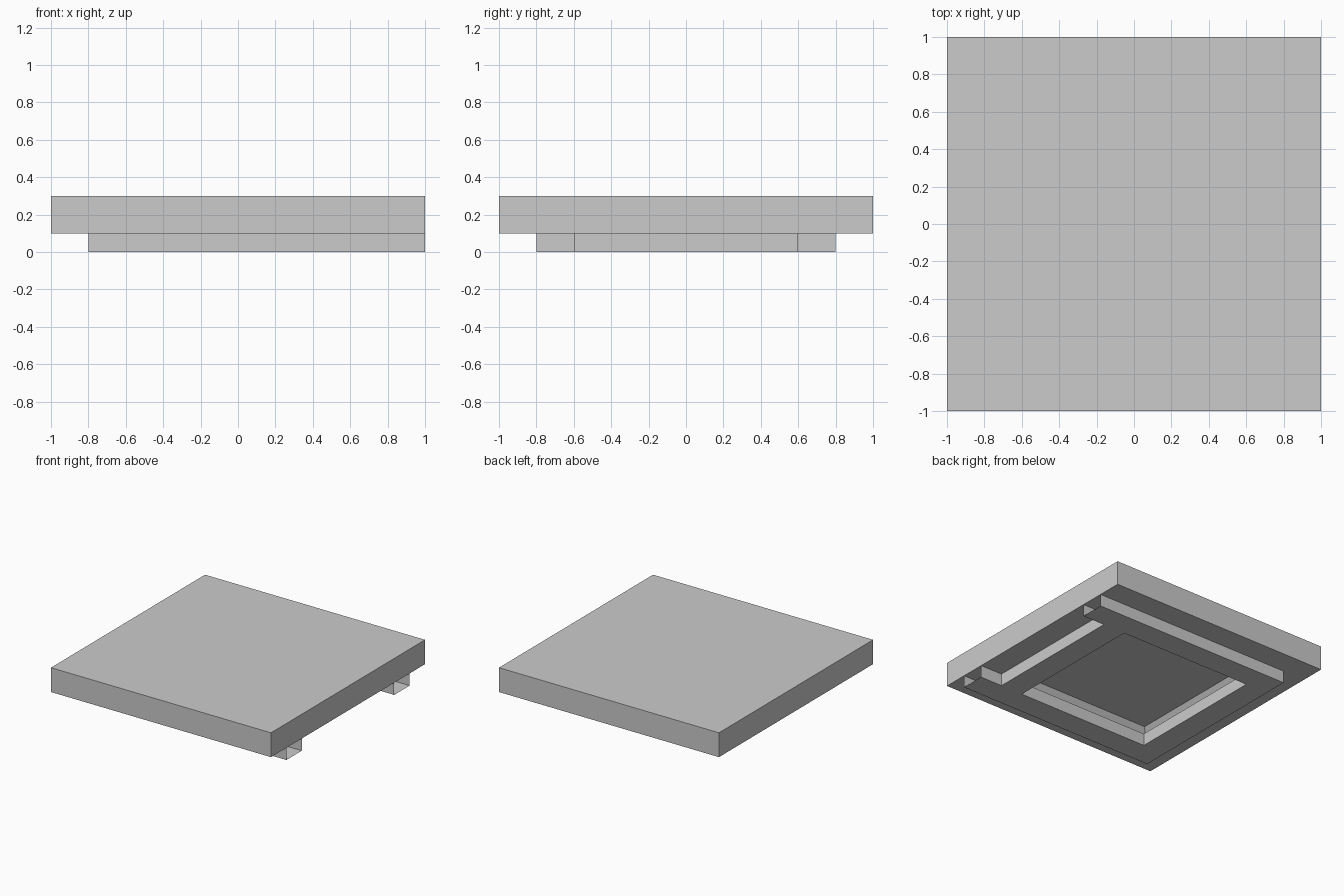
import bpy
import bmesh

cube = bpy.data.objects.get("Cube")
if cube:
    bpy.data.objects.remove(cube, do_unlink=True)

grey = bpy.data.materials.new("light_grey")
grey.use_nodes = True
COLOUR = (0.6, 0.6, 0.6, 1)
grey.diffuse_color = COLOUR
grey.node_tree.nodes["Principled BSDF"].inputs["Base Color"].default_value = COLOUR


def finish(bm, name):
    mesh = bpy.data.meshes.new(name)
    bmesh.ops.recalc_face_normals(bm, faces=bm.faces)
    bm.to_mesh(mesh)
    bm.free()
    mesh.materials.append(grey)
    obj = bpy.data.objects.new(name, mesh)
    bpy.context.collection.objects.link(obj)
    return obj


# Slab with a square, slope-sided recess in its underside
bm = bmesh.new()
bmesh.ops.create_cube(bm, size=2)
for v in bm.verts:
    v.co.z = 0.2 + 0.1 * v.co.z
bm.normal_update()
bottom = min(bm.faces, key=lambda f: f.calc_center_median().z)
bmesh.ops.inset_region(bm, faces=[bottom], thickness=0.4)
bmesh.ops.inset_region(bm, faces=[bottom], thickness=0.1, depth=-0.1)
finish(bm, "slab")

# Raised rim under the slab: a square frame with two arms reaching one edge
bm = bmesh.new()
xs = [-0.8, -0.6, 0.6, 0.8, 1.0]
ys = [-0.8, -0.6, 0.6, 0.8]
for i in range(4):
    for j in range(3):
        if j == 1 and i in (1, 3):
            continue
        corners = [(xs[i], ys[j]), (xs[i], ys[j + 1]),
                   (xs[i + 1], ys[j + 1]), (xs[i + 1], ys[j])]
        bm.faces.new([bm.verts.new((x, y, 0)) for x, y in corners])
bmesh.ops.remove_doubles(bm, verts=bm.verts, dist=0.001)

# Walls rise from every border edge except the open ends of the arms
border = [e for e in bm.edges if e.is_boundary
          and min(v.co.x for v in e.verts) < 0.99]
walls = bmesh.ops.extrude_edge_only(bm, edges=border)
for v in walls["geom"]:
    if isinstance(v, bmesh.types.BMVert):
        v.co.z = 0.1
finish(bm, "underside_rim")
